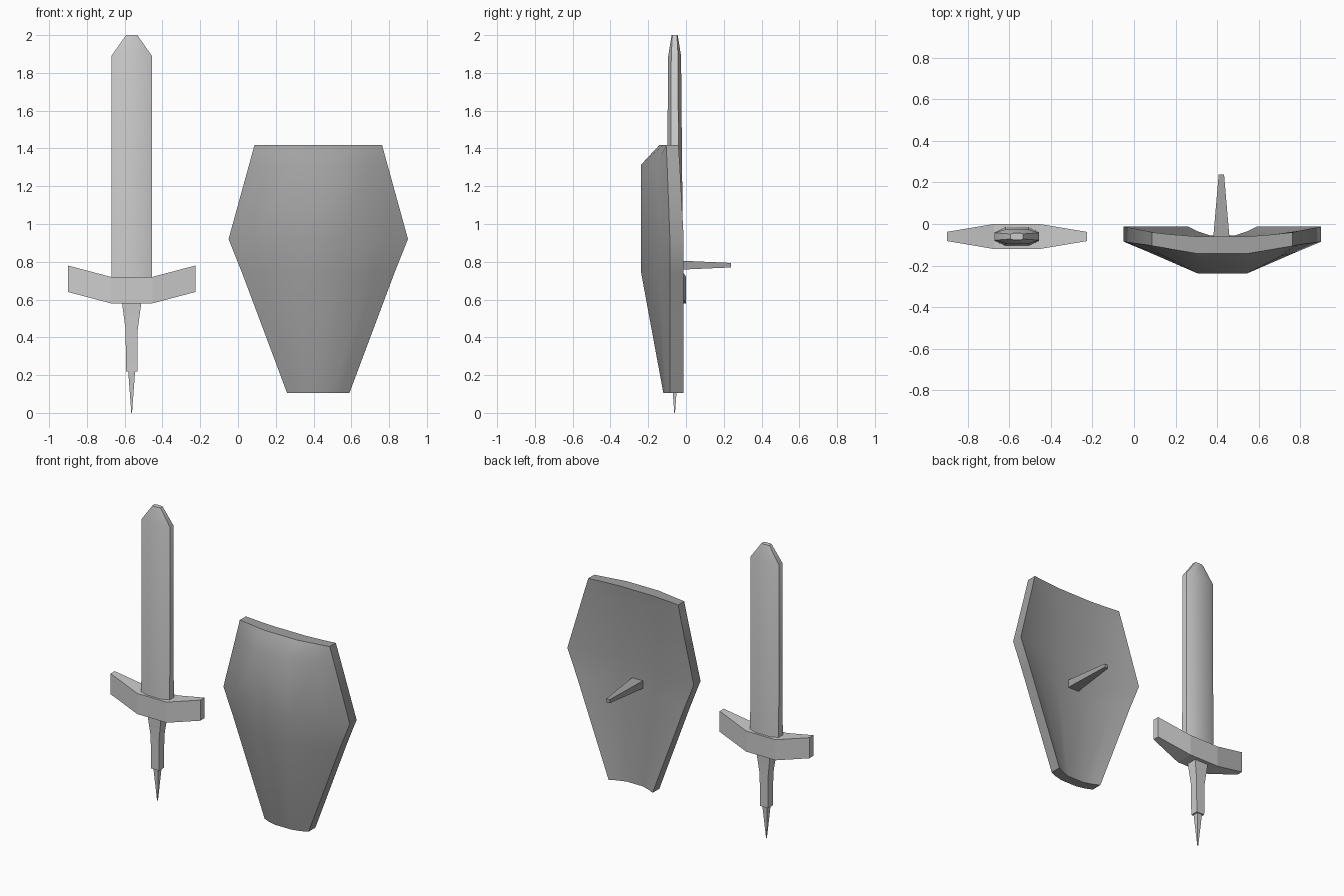
import bpy, bmesh
from math import radians
from mathutils import Vector

if "Cube" in bpy.data.objects:
    bpy.data.objects.remove(bpy.data.objects["Cube"])

SX, SY = -0.563, -0.06      # sword axis
CX = 0.425                  # shield centre

dark = bpy.data.materials.new("dark_grey")
dark.diffuse_color = (0.36, 0.36, 0.36, 1)
dark.use_nodes = True
dark.node_tree.nodes["Principled BSDF"].inputs["Base Color"].default_value = dark.diffuse_color


def loft(name, rings, offset=(0, 0, 0), smooth=45, mat=None):
    """Skin a list of equal-length closed rings and cap both ends."""
    bm = bmesh.new()
    vs = [[bm.verts.new(Vector(p) + Vector(offset)) for p in r] for r in rings]
    n = len(rings[0])
    for a, b in zip(vs, vs[1:]):
        for i in range(n):
            j = (i + 1) % n
            bm.faces.new((a[i], a[j], b[j], b[i]))
    bm.faces.new(vs[0])
    bm.faces.new(vs[-1])
    bmesh.ops.recalc_face_normals(bm, faces=bm.faces)
    me = bpy.data.meshes.new(name)
    bm.to_mesh(me)
    bm.free()
    ob = bpy.data.objects.new(name, me)
    bpy.context.collection.objects.link(ob)
    if mat:
        me.materials.append(mat)
    if smooth:
        bpy.ops.object.select_all(action='DESELECT')
        ob.select_set(True)
        bpy.context.view_layer.objects.active = ob
        bpy.ops.object.shade_smooth_by_angle(angle=radians(smooth))
    return ob


def rect(hx, hy, z):
    return [(-hx, -hy, z), (hx, -hy, z), (hx, hy, z), (-hx, hy, z)]


def octa(hx, hy, ix, iy, z):
    return [(-ix, -hy, z), (ix, -hy, z), (hx, -iy, z), (hx, iy, z),
            (ix, hy, z), (-ix, hy, z), (-hx, iy, z), (-hx, -iy, z)]


# Blade: bevelled slab with clipped tip
loft("blade", [octa(0.107, 0.045, 0.055, 0.022, 0.70),
               octa(0.107, 0.034, 0.055, 0.018, 1.89),
               octa(0.03, 0.016, 0.018, 0.012, 2.0)], (SX, SY, 0))

# Crossguard: upswept bar, thinner at the ends
guard = []
for x, hy, z0 in [(-0.337, 0.022, 0.64), (-0.11, 0.06, 0.58),
                  (0.11, 0.06, 0.58), (0.337, 0.022, 0.64)]:
    guard.append([(x, -hy, z0), (x, hy, z0), (x, hy, z0 + 0.14), (x, -hy, z0 + 0.14)])
loft("crossguard", guard, (SX, SY, 0), 0)

# Grip and pommel spike
loft("grip", [rect(0.03, 0.026, 0.22), rect(0.032, 0.028, 0.44),
              rect(0.052, 0.036, 0.59)], (SX, SY, 0), 30)
loft("pommel_spike", [rect(0.002, 0.002, 0.0), rect(0.019, 0.019, 0.23)], (SX, SY, 0), 0)

# Shield rows: z, (half widths rim/mid/inner), (front y), (back y)
rows = [
    (0.105, (0.165, 0.12, 0.06), (-0.085, -0.105, -0.12), (-0.012, -0.035, -0.055)),
    (0.74, (0.403, 0.30, 0.12), (-0.085, -0.145, -0.237), (-0.012, -0.05, -0.08)),
    (0.92, (0.475, 0.355, 0.12), (-0.085, -0.135, -0.237), (-0.012, -0.05, -0.08)),
    (1.315, (0.366, 0.28, 0.12), (-0.1, -0.155, -0.237), (-0.033, -0.052, -0.07)),
    (1.417, (0.338, 0.25, 0.12), (-0.105, -0.12, -0.142), (-0.04, -0.05, -0.06)),
]
rings = []
for z, w, f, b in rows:
    front = [(-x, y, z) for x, y in zip(w, f)] + [(x, y, z) for x, y in zip(w, f)][::-1]
    back = [(-x, y, z) for x, y in zip(w, b)] + [(x, y, z) for x, y in zip(w, b)][::-1]
    rings.append(front + back[::-1])
loft("shield", rings, (CX, 0, 0), mat=dark)

# Handle peg on the back of the shield
peg = []
for y, hx, hz in [(-0.10, 0.042, 0.027), (0.237, 0.013, 0.012)]:
    peg.append([(-hx, y, -hz), (hx, y, -hz), (hx, y, hz), (-hx, y, hz)])
loft("shield_handle", peg, (CX - 0.005, 0, 0.782), 0, dark)
